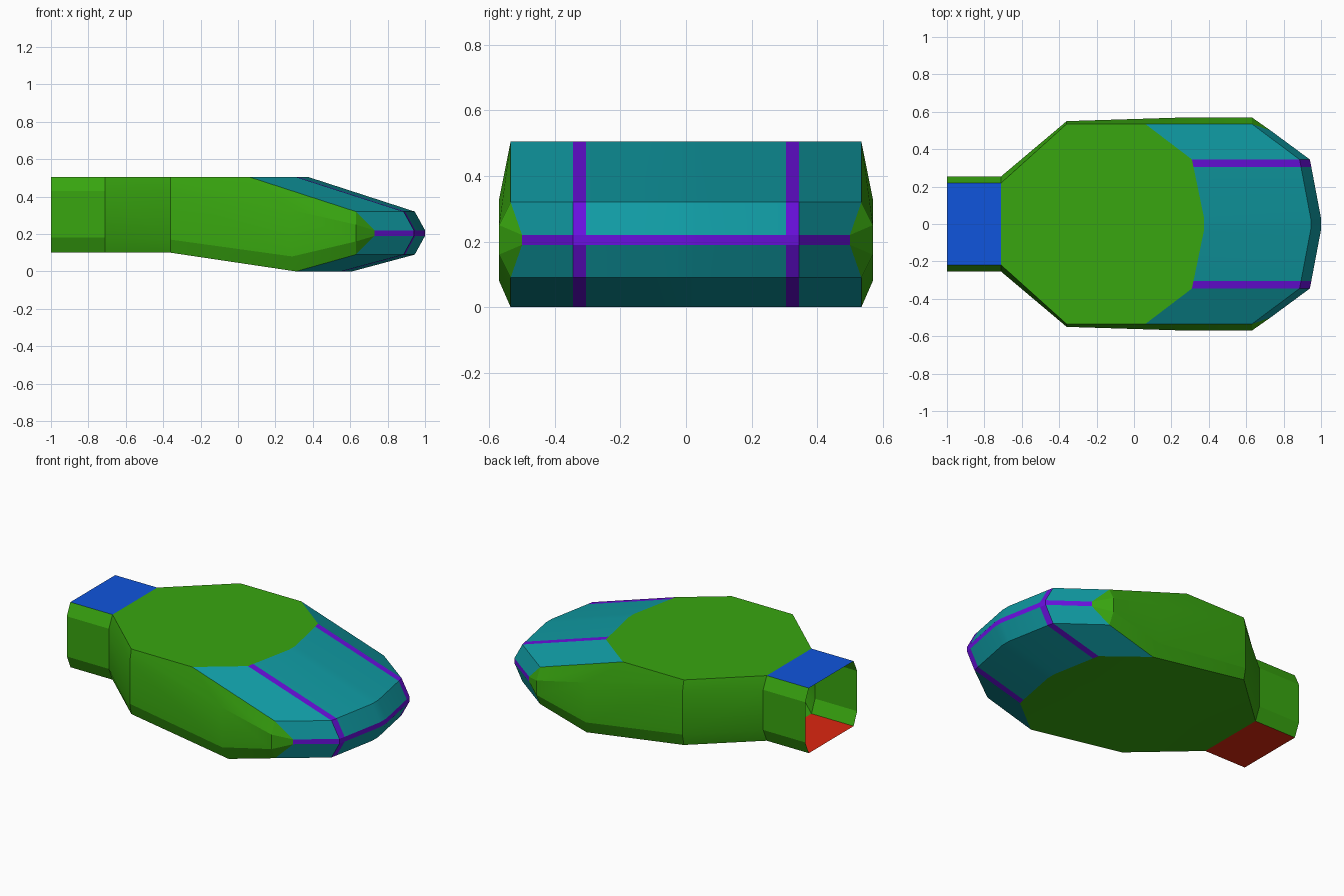
import bpy, bmesh, math
from mathutils import Vector

if "Cube" in bpy.data.objects:
    bpy.data.objects.remove(bpy.data.objects["Cube"])


def material(name, rgb):
    m = bpy.data.materials.new(name)
    m.diffuse_color = (*rgb, 1)
    m.use_nodes = True
    m.node_tree.nodes["Principled BSDF"].inputs["Base Color"].default_value = m.diffuse_color
    return m


GREEN = material("green", (0.04, 0.38, 0.005))
TEAL = material("teal", (0.005, 0.32, 0.36))
PURPLE = material("purple", (0.14, 0.005, 0.72))
BLUE = material("blue", (0.005, 0.09, 0.72))
RED = material("red", (0.72, 0.02, 0.005))


def shell(name, faces):
    """Open shell from (material, points) faces on the +y half, mirrored to -y."""
    bm = bmesh.new()
    mats = []
    for mat, pts in faces:
        if mat not in mats:
            mats.append(mat)
        f = bm.faces.new([bm.verts.new(p) for p in pts])
        f.material_index = mats.index(mat)
        f.normal_update()
        if f.normal.dot(f.calc_center_median() - Vector((0, 0, 0.25))) < 0:
            f.normal_flip()
    bmesh.ops.remove_doubles(bm, verts=bm.verts, dist=0.0005)
    me = bpy.data.meshes.new(name)
    bm.to_mesh(me)
    bm.free()
    for m in mats:
        me.materials.append(m)
    ob = bpy.data.objects.new(name, me)
    bpy.context.collection.objects.link(ob)
    bpy.ops.object.select_all(action='DESELECT')
    ob.select_set(True)
    bpy.context.view_layer.objects.active = ob
    bpy.ops.object.shade_smooth_by_angle(angle=math.radians(15))
    mir = ob.modifiers.new("mirror", 'MIRROR')
    mir.use_axis = (False, True, False)
    return ob


def flat_y0(p):
    return (p[0], 0, p[2])


def strips(a, b):
    """Quads joining two stations point by point."""
    return [(a[i], b[i], b[i + 1], a[i + 1]) for i in range(len(a) - 1)]


# Half sections along the hull: top, upper side, lower side, bottom
def collar_section(x):
    return [(x, 0.22, 0.505), (x, 0.255, 0.43), (x, 0.255, 0.18), (x, 0.22, 0.1)]


rear, neck = collar_section(-1), collar_section(-0.71)
shoulder = [(-0.36, 0.535, 0.505), (-0.36, 0.55, 0.43), (-0.36, 0.55, 0.17), (-0.36, 0.535, 0.1)]
waist = [(0.06, 0.535, 0.505), (0.28, 0.57, 0.33), (0.29, 0.57, 0.08), (0.31, 0.535, 0.0)]
cheek = [(0.63, 0.535, 0.32), (0.63, 0.57, 0.25), (0.63, 0.57, 0.16), (0.63, 0.535, 0.09)]
tip = [(0.73, 0.5, 0.22), (0.73, 0.5, 0.19)]

# Nose columns from the side to the centre, each running from top to bottom
levels = (0.505, 0.32, 0.22, 0.19, 0.09, 0.0)


def column(y, xs):
    return [(x, y, z) for x, z in zip(xs, levels)]


side = [waist[0], cheek[0], tip[0], tip[1], cheek[3], waist[3]]
col_a = column(0.345, (0.31, 0.885, 0.94, 0.94, 0.885, 0.55))
col_b = column(0.305, (0.318, 0.893, 0.948, 0.948, 0.893, 0.558))
col_c = column(0.03, (0.375, 0.945, 1, 1, 0.945, 0.61))
centre = [flat_y0(p) for p in col_c]
columns = [side, col_a, col_b, col_c, centre]

# Open rear collar with blue roof and red floor
collar = [(GREEN, q) for q in strips(rear, neck)]
for mat, i in ((BLUE, 0), (RED, 3)):
    collar.append((mat, (rear[i], neck[i], flat_y0(neck[i]), flat_y0(rear[i]))))
shell("rear_collar", collar)

# Main hull: side walls, cheeks, roof and belly
hull = []
for a, b in ((neck, shoulder), (shoulder, waist), (waist, cheek)):
    hull += strips(a, b)
hull += [(cheek[0], tip[0], cheek[1]),
         (cheek[1], tip[0], tip[1], cheek[2]),
         (cheek[2], tip[1], cheek[3])]
hull.append([neck[0], shoulder[0]] + [c[0] for c in columns] + [flat_y0(neck[0])])
hull += [(neck[3], shoulder[3], flat_y0(shoulder[3]), flat_y0(neck[3])),
         (shoulder[3], waist[3], flat_y0(waist[3]), flat_y0(shoulder[3])),
         [c[-1] for c in columns] + [flat_y0(waist[3])]]
shell("hull", [(GREEN, f) for f in hull])

# Nose canopy: teal panes with purple ribs and a purple belt
nose = []
for ci in range(4):
    for ri, quad in enumerate(strips(columns[ci], columns[ci + 1])):
        nose.append((PURPLE if ci == 1 or ri == 2 else TEAL, quad))
shell("nose_canopy", nose)
